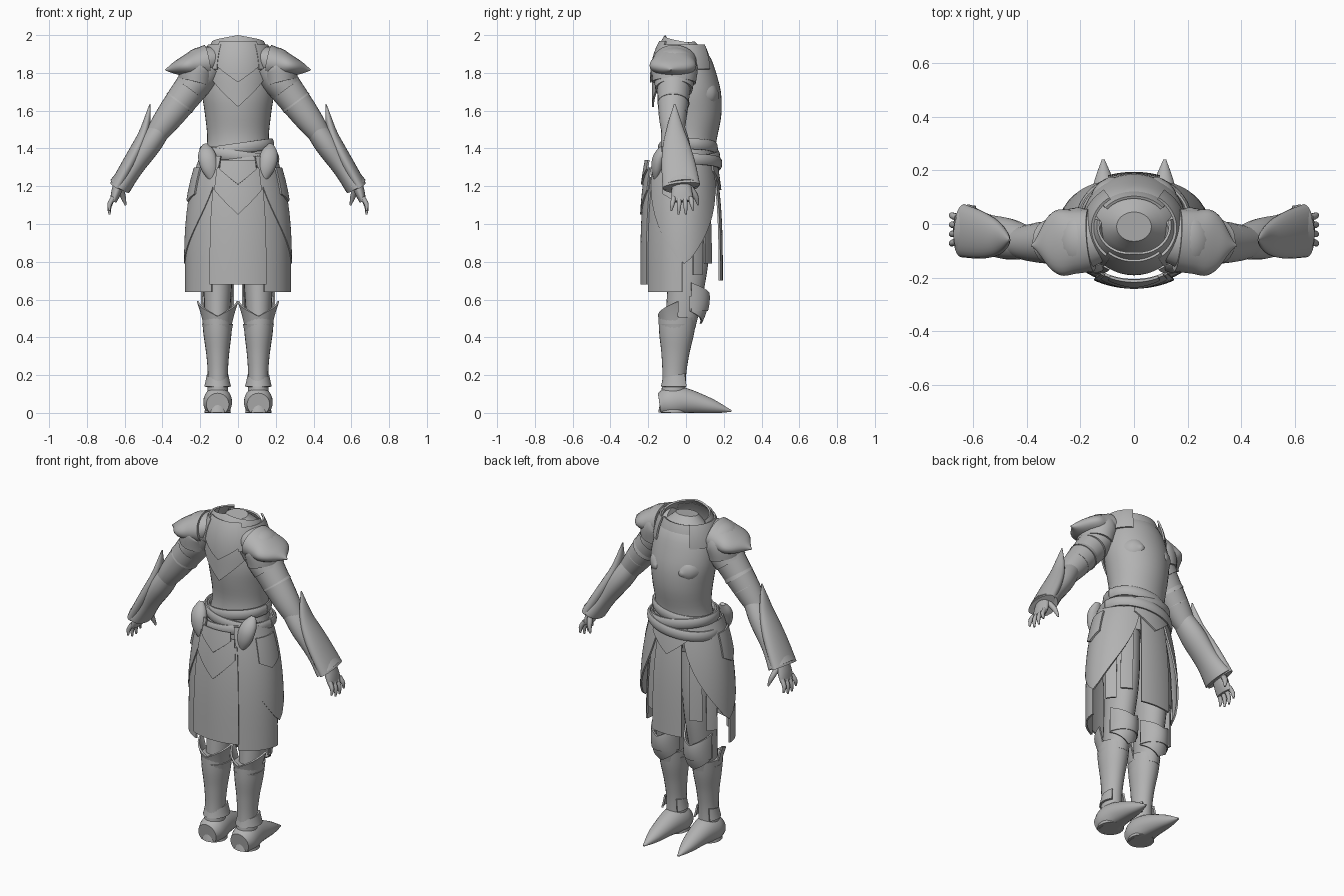
import bpy
import bmesh
from math import sin, cos, radians, pi
from mathutils import Vector

default_cube = bpy.data.objects.get("Cube")
if default_cube:
    bpy.data.objects.remove(default_cube, do_unlink=True)

grey = bpy.data.materials.new("plain_grey")
grey.use_nodes = True
grey.diffuse_color = (.45, .45, .45, 1)
grey.node_tree.nodes["Principled BSDF"].inputs["Base Color"].default_value = grey.diffuse_color

ACROSS, DEPTH, UP = Vector((1, 0, 0)), Vector((0, 1, 0)), Vector((0, 0, 1))
LEFT, FRONT, BACK = 0, 90, 270
BACK_LEFT = 330


def finish(name, bm, mirror):
    """Turn a bmesh into a smooth object, optionally mirrored left to right."""
    mesh = bpy.data.meshes.new(name)
    bmesh.ops.recalc_face_normals(bm, faces=bm.faces[:])
    bm.to_mesh(mesh)
    bm.free()
    mesh.materials.append(grey)
    mesh.shade_smooth()
    mesh.set_sharp_from_angle(angle=radians(40))
    obj = bpy.data.objects.new(name, mesh)
    bpy.context.collection.objects.link(obj)
    if mirror:
        modifier = obj.modifiers.new("left_and_right", 'MIRROR')
        modifier.use_mirror_merge = False


def skin(bm, rows, closed):
    """Join neighbouring rows of vertices with quads."""
    for low, high in zip(rows, rows[1:]):
        for k in range(0 if closed else 1, len(low)):
            bm.faces.new((low[k - 1], low[k], high[k], high[k - 1]))


def sample(values, t):
    """Smooth curve through evenly spaced numbers or vectors."""
    last = len(values) - 1
    i = min(int(t * last), max(last - 1, 0))
    f = t * last - i
    a, b = values[max(i - 1, 0)], values[i]
    c, d = values[min(i + 1, last)], values[min(i + 2, last)]
    return b + (c - a + (a * 2 - b * 5 + c * 4 - d + ((b - c) * 3 + d - a) * f) * f) * f * .5


def tube(name, path, widths, depths=(1,), across=DEPTH, mirror=True, sides=24, steps=24):
    """Tube along a path; depths are proportions of the widths, measured along across."""
    path = [Vector(point) for point in path]
    centres = [sample(path, i / steps) for i in range(steps + 1)]
    bm = bmesh.new()
    rings = []
    for i, centre in enumerate(centres):
        tangent = centres[min(i + 1, steps)] - centres[max(i - 1, 0)]
        side = tangent.cross(across).normalized()
        front = side.cross(tangent).normalized()
        width = max(sample(widths, i / steps), .003)
        front *= sample(depths, i / steps)
        ring = []
        for k in range(sides):
            angle = 2 * pi * k / sides
            point = centre + (side * cos(angle) + front * sin(angle)) * width
            point.z = max(point.z, 0)
            ring.append(bm.verts.new(point))
        rings.append(ring)
    skin(bm, rings, closed=True)
    bm.faces.new(rings[0])
    bm.faces.new(rings[-1])
    finish(name, bm, mirror)


def plate(name, surface, facing, half, top, bottom, point=0, taper=0, layer=0, mirror=False):
    """Armour or cloth plate wrapped on a surface, with a pointed or tapering second edge."""
    columns, steps = 24, 12
    bm = bmesh.new()
    rows = []
    for i in range(steps + 1):
        t = i / steps
        row = []
        for k in range(columns + 1):
            u = 2 * k / columns - 1
            angle = radians(facing + half * u * (1 - taper * t * t))
            z = top + (bottom - top) * t + point * t * abs(u)
            x, y, rx, ry = surface(z)
            row.append(bm.verts.new((x + (rx + layer) * cos(angle),
                                     y + (ry + layer) * sin(angle), z)))
        rows.append(row)
    skin(bm, rows, closed=False)
    bmesh.ops.recalc_face_normals(bm, faces=bm.faces[:])
    bmesh.ops.solidify(bm, geom=bm.faces[:], thickness=.01)
    finish(name, bm, mirror)


# Each surface gives the centre and the two radii at a height
def chest(z):
    narrowing = .07 * (max(z - 1.7, 0) / .3) ** 3
    return 0, -.015, .185 - narrowing, .165 - narrowing


def skirt(z):
    gather = ((z - .7) / .7) ** 3
    return 0, -.02, .28 - .1 * gather, .21 - .055 * gather


def shin(z):
    radius = .06 + .7 * (z - .32) ** 2
    return .108, -.05, radius, radius + .012


def knee(z):
    return .108, .01, .083, .11 - 2 * (z - .61) ** 2


# Torso and chest
tube("torso", [(0, 0, 1.2), (0, .03, 1.58), (0, -.01, 1.96)],
     widths=(.17, .185, .163, .175, .19, .16, .065), depths=(.8, .8, .9, .8, .85),
     mirror=False, sides=40)
tube("breast", [(.08, .04, 1.69), (.085, .175, 1.68)],
     widths=(.1, .095, .08, .055, .01), across=UP)

# Neck guard and layered chest plates
plate("neck_guard", chest, BACK, half=105, top=1.88, bottom=2, point=-.04, layer=.002)
plate("throat_plate", chest, FRONT, half=50, top=1.94, bottom=1.77, point=.06, layer=-.01)
plate("back_plate", chest, BACK, half=54, top=1.97, bottom=1.62, point=.16)
plate("upper_back_plate", chest, BACK, half=42, top=1.97, bottom=1.75, point=.1, layer=.012)
plate("shoulder_collar", chest, LEFT, half=55, top=1.95, bottom=1.82, layer=.015, mirror=True)

# Joints of the left arm
SHOULDER = Vector((.16, -.06, 1.84))
ELBOW = Vector((.4, -.07, 1.52))
WRIST = Vector((.625, -.025, 1.2))
KNUCKLES = Vector((.66, -.02, 1.12))

# Shoulder armour: two overlapping caps and a flat spike
tube("shoulder_cap", [SHOULDER + UP * .04 - ACROSS * .05, SHOULDER + ACROSS * .04,
                      SHOULDER.lerp(ELBOW, .28)], widths=(.06, .095, .092), depths=(1.3, 1.25))
tube("lower_shoulder_cap", [SHOULDER, SHOULDER.lerp(ELBOW, .4)],
     widths=(.07, .09, .086), depths=(1.15,))
tube("shoulder_spike", [SHOULDER + UP * .02, (.385, -.08, 1.815)],
     widths=(.09, .075, .04, .003), depths=(1.3, 1.6, 2.4, 1))

# Arms, with overlapping sleeve bands
tube("upper_arm", [SHOULDER, ELBOW, ELBOW.lerp(WRIST, .4)], widths=(.1, .08, .055, .05))
for band in range(3):
    along = .45 + band * .18
    radius = .085 - band * .01
    tube(f"sleeve_band_{band + 1}", [SHOULDER.lerp(ELBOW, along), SHOULDER.lerp(ELBOW, along + .18)],
         widths=(radius - .012, radius), steps=4)
tube("gauntlet", [ELBOW, WRIST], widths=(.055, .063, .055, .06), depths=(1.1, 1.3, 1.65))
tube("gauntlet_fin", [(.465, -.06, 1.635), (.51, -.055, 1.45), WRIST + ACROSS * .015],
     widths=(.003, .022, .038, .04), depths=(1.5, 2, 2.5))

# Hands
tube("palm", [WRIST + UP * .03, KNUCKLES], widths=(.03, .027, .018), depths=(1.5, 2, 3))
for finger in range(4):
    spread = DEPTH * (finger - 1.5) * .03
    reach = .09 if finger in (1, 2) else .07
    root = KNUCKLES + spread + UP * .02
    tip = root + spread * .3 + ACROSS * .02 - UP * reach
    tube(f"finger_{finger + 1}", [root, root.lerp(tip, .5) + ACROSS * .01, tip],
         widths=(.013, .012, .005), sides=10, steps=8)
tube("thumb", [WRIST + DEPTH * .04, (.61, .05, 1.15), (.595, .065, 1.1)],
     widths=(.016, .015, .005), sides=10, steps=8)

# Waist sashes, tilted alternately, and hip pouches
for sash in range(3):
    height = 1.4 - sash * .04
    tilt = .025 * (-1) ** sash
    size = .178 + sash * .014
    turns = [k * pi / 8 for k in range(17)]
    loop = [(size * cos(a), .01 + .82 * size * sin(a), height + tilt * cos(a)) for a in turns]
    tube(f"sash_{sash + 1}", loop, widths=(.013,), depths=(2.3,), across=UP,
         mirror=False, sides=10, steps=48)
tube("hip_pouch", [(.175, -.1, 1.42), (.16, -.145, 1.34), (.13, -.16, 1.22)],
     widths=(.015, .045, .045, .01), depths=(.7,))

# Skirt, from the inner layers to the outer ones
for strap in range(2):
    plate(f"front_strap_{strap + 1}", skirt, facing=28 + 24 * strap, half=9, top=1.2,
          bottom=.73 + .06 * strap, layer=-.03, mirror=True)
plate("back_side_skirt", skirt, BACK_LEFT, half=30, top=1.3, bottom=.64, mirror=True)
plate("back_skirt", skirt, BACK, half=31, top=1.25, bottom=.68, layer=.012)
plate("hip_panel", skirt, LEFT + 3, half=66, top=1.36, bottom=.79, point=.03,
      taper=.85, layer=.006, mirror=True)
plate("hip_guard", skirt, BACK_LEFT + 20, half=20, top=1.3, bottom=1.12, point=.04,
      layer=.016, mirror=True)
plate("lower_tail_plate", skirt, BACK, half=28, top=1.3, bottom=1.05, point=.13, layer=.02)
plate("upper_tail_plate", skirt, BACK, half=23, top=1.34, bottom=1.21, point=.08, layer=.03)
plate("front_tabard", skirt, FRONT, half=20, top=1.33, bottom=.7, layer=.005)
plate("front_tabard_plate", skirt, FRONT, half=30, top=1.34, bottom=1.18, point=.1, layer=.015)

# Legs and greaves
tube("thigh", [(.09, 0, 1.24), (.105, .01, .8), (.11, -.03, .46)],
     widths=(.09, .09, .075, .062), depths=(1.3,))
tube("greave", [(.11, -.045, .51), (.107, -.06, .25), (.108, -.07, 0)],
     widths=(.08, .075, .06, .053, .058, .07), depths=(1.25, 1.2, 1.1))
plate("greave_cuff", shin, BACK, half=95, top=.45, bottom=.51, point=.08, mirror=True)
plate("greave_band", shin, BACK, half=120, top=.42, bottom=.47, layer=.006, mirror=True)
plate("ankle_cuff", shin, BACK, half=130, top=.14, bottom=.18, point=.03,
      layer=-.012, mirror=True)
plate("knee_plate", knee, FRONT, half=85, top=.62, bottom=.47, point=.07, mirror=True)
plate("upper_knee_plate", knee, FRONT, half=80, top=.54, bottom=.63, point=.06,
      layer=.006, mirror=True)

# Feet
tube("foot", [(.108, -.14, .045), (.108, 0, .06), (.115, .24, .01)],
     widths=(.06, .076, .068, .045, .006), depths=(1, 1.1, .95, .8), across=UP)
